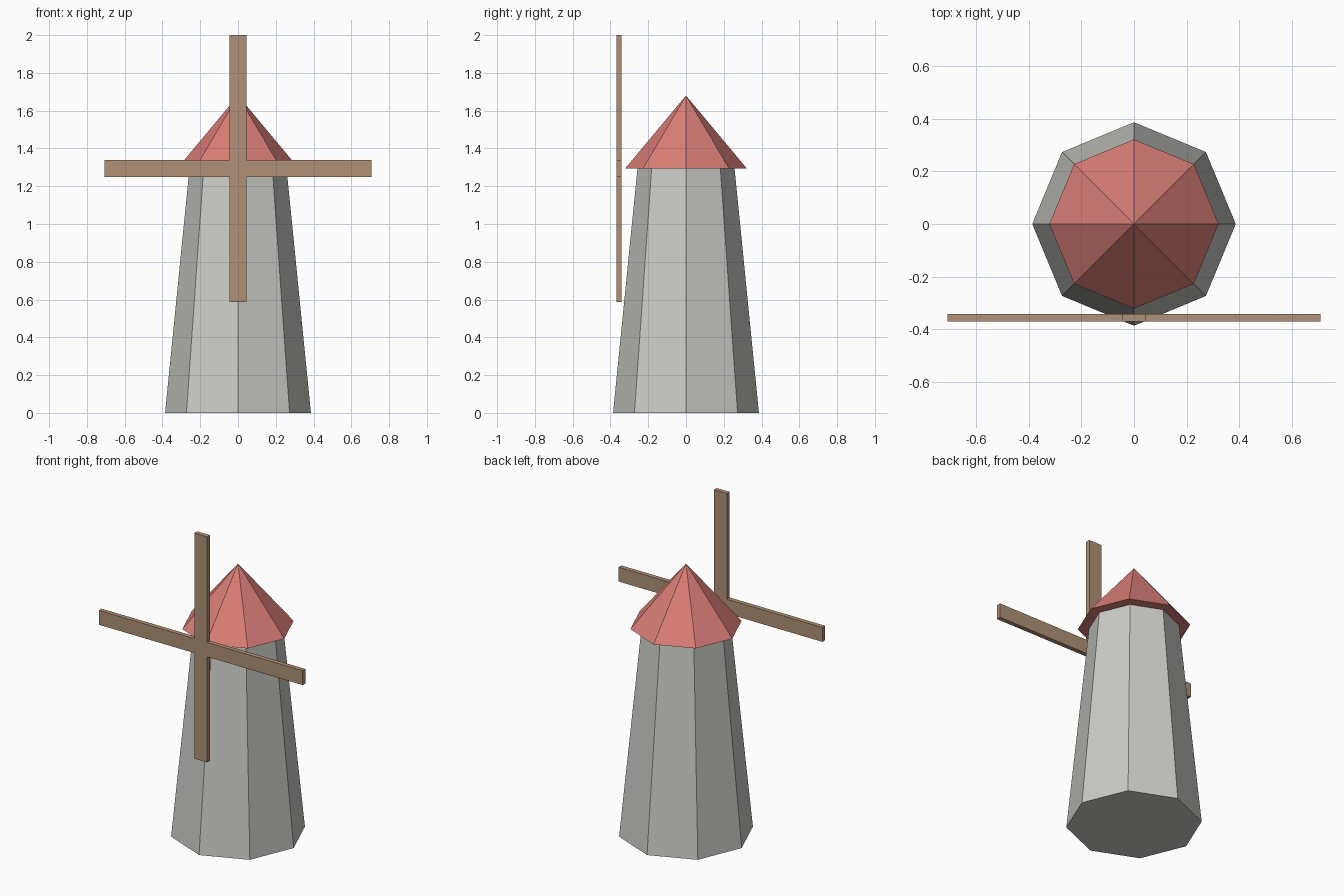
import bpy, bmesh, math

if "Cube" in bpy.data.objects:
    bpy.data.objects.remove(bpy.data.objects["Cube"])


def material(name, rgb):
    m = bpy.data.materials.new(name)
    m.diffuse_color = (*rgb, 1.0)
    m.use_nodes = True
    m.node_tree.nodes["Principled BSDF"].inputs["Base Color"].default_value = m.diffuse_color
    return m


stone = material("pale_stone", (0.60, 0.60, 0.575))
tile = material("red_tile", (0.69, 0.205, 0.18))
wood = material("brown_wood", (0.44, 0.285, 0.18))


def cone(name, r_bottom, r_top, z0, z1, mat, sides=8):
    """Upright faceted cone with one corner on each axis."""
    bpy.ops.mesh.primitive_cone_add(vertices=sides, radius1=r_bottom, radius2=r_top,
                                    depth=z1 - z0, location=(0, 0, (z0 + z1) / 2))
    ob = bpy.context.object
    ob.name = name
    ob.data.materials.append(mat)
    return ob


# Tapered tower and overhanging pointed roof
cone("tower", 0.386, 0.257, 0.0, 1.295, stone)
cone("roof", 0.321, 0.0, 1.295, 1.68, tile)

# Sails: one cross-shaped outline, extruded to a thin board
HUB_Z, FRONT_Y, THICK = 1.293, -0.369, 0.028
LONG, HALF = 0.707, 0.045
bm = bmesh.new()
outline = []
for k in range(4):
    c, s = round(math.cos(k * math.pi / 2)), round(math.sin(k * math.pi / 2))
    for u, v in ((LONG, -HALF), (LONG, HALF), (HALF, HALF)):
        outline.append(bm.verts.new((u * c - v * s, FRONT_Y, HUB_Z + u * s + v * c)))
face = bm.faces.new(outline)
ext = bmesh.ops.extrude_face_region(bm, geom=[face])
bmesh.ops.translate(bm, vec=(0, THICK, 0),
                    verts=[g for g in ext["geom"] if isinstance(g, bmesh.types.BMVert)])
bmesh.ops.recalc_face_normals(bm, faces=bm.faces[:])
mesh = bpy.data.meshes.new("sails")
bm.to_mesh(mesh)
bm.free()
mesh.materials.append(wood)
sails = bpy.data.objects.new("sails", mesh)
bpy.context.collection.objects.link(sails)
